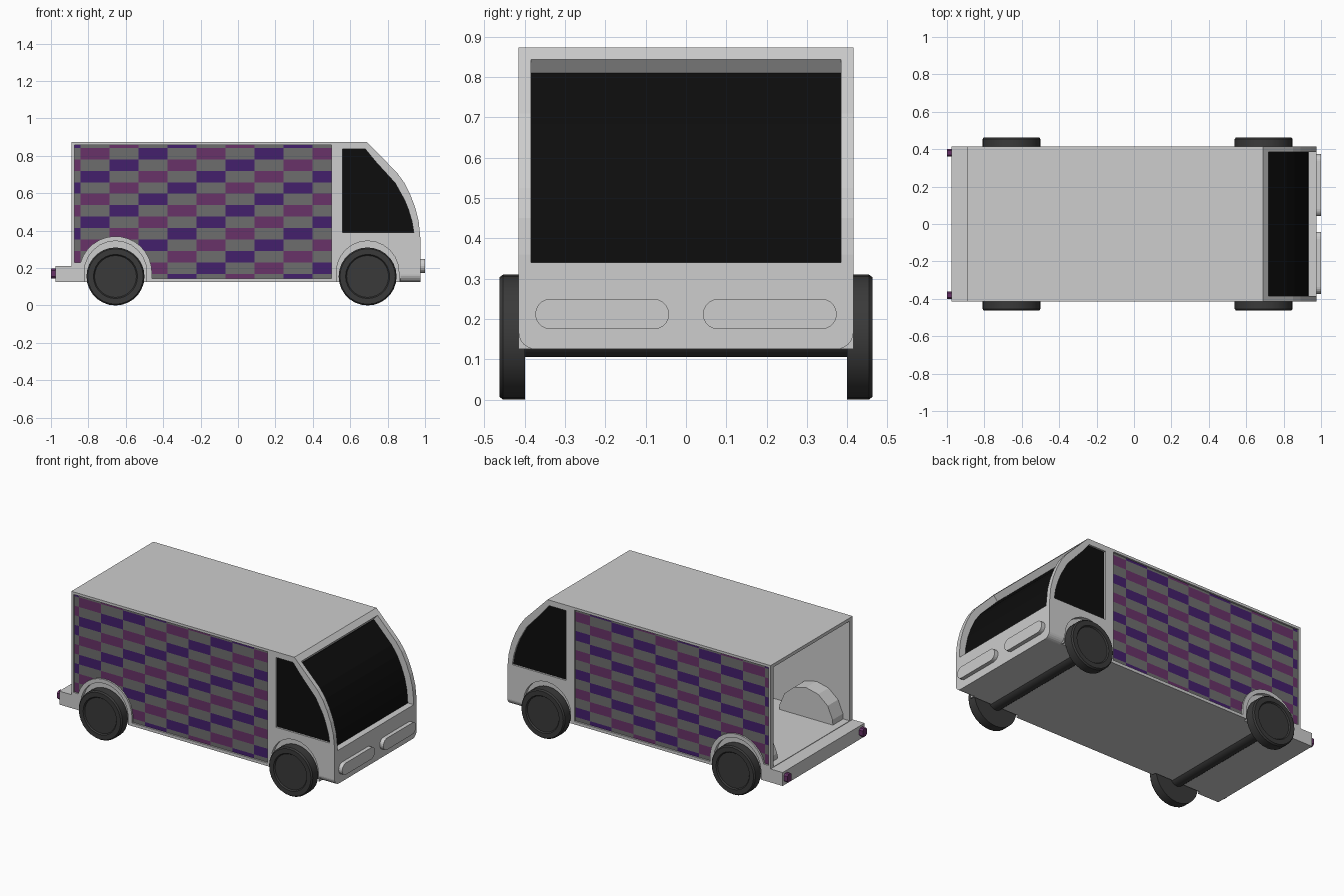
import bpy, bmesh, math
from mathutils import Vector

if "Cube" in bpy.data.objects:
    bpy.data.objects.remove(bpy.data.objects["Cube"])


def material(name, rgb):
    m = bpy.data.materials.new(name)
    m.diffuse_color = (*rgb, 1)
    m.use_nodes = True
    m.node_tree.nodes["Principled BSDF"].inputs["Base Color"].default_value = m.diffuse_color
    return m


BODY = material("light grey paint", (0.61, 0.61, 0.61))
PANEL = material("mid grey panel", (0.155, 0.155, 0.155))
PURPLE = material("deep purple", (0.056, 0.014, 0.15))
PLUM = material("plum", (0.138, 0.032, 0.138))
RUBBER = material("dark rubber", (0.042, 0.042, 0.042))
GLASS = material("black glass", (0.004, 0.004, 0.004))


def finish(name, bm, mats):
    me = bpy.data.meshes.new(name)
    bm.to_mesh(me)
    bm.free()
    for m in mats:
        me.materials.append(m)
    ob = bpy.data.objects.new(name, me)
    bpy.context.collection.objects.link(ob)
    return ob


def prism(name, pts, lo, hi, axis, mat):
    """Extrude a 2D outline: axis 'y' takes (x, z) points, axis 'x' takes (y, z)."""
    bm = bmesh.new()
    put = (lambda a, b, t: (a, t, b)) if axis == 'y' else (lambda a, b, t: (t, a, b))
    face = bm.faces.new([bm.verts.new(put(a, b, lo)) for a, b in pts])
    new = bmesh.ops.extrude_face_region(bm, geom=[face])["geom"]
    vec = Vector(put(0, 0, hi - lo))
    bmesh.ops.translate(bm, vec=vec, verts=[v for v in new if isinstance(v, bmesh.types.BMVert)])
    bmesh.ops.recalc_face_normals(bm, faces=bm.faces)
    return finish(name, bm, [mat])


def arc(cx, cz, r, a0, a1, n):
    angles = [math.radians(a0 + (a1 - a0) * i / n) for i in range(n + 1)]
    return [(cx + r * math.cos(a), cz + r * math.sin(a)) for a in angles]


def box(x0, x1, z0, z1):
    return [(x0, z0), (x1, z0), (x1, z1), (x0, z1)]


def smooth(ob):
    bpy.ops.object.select_all(action='DESELECT')
    ob.select_set(True)
    bpy.context.view_layer.objects.active = ob
    bpy.ops.object.shade_smooth_by_angle(angle=math.radians(30))


REAR, FRONT = -0.655, 0.693   # wheel positions
SIDES = (-1, 1)

# Body shell: side profile with rear bumper step and curved nose
profile = [(-0.975, 0.125), (0.975, 0.125), (0.975, 0.36), (0.966, 0.45), (0.947, 0.525),
           (0.92, 0.595), (0.89, 0.655), (0.85, 0.71), (0.69, 0.873), (-0.89, 0.873),
           (-0.89, 0.211), (-0.975, 0.211)]
body = prism("van_body", profile, -0.415, 0.415, 'y', BODY)

# Outlines of the openings
shield = [(0.69, 0.81), (0.815, 0.682), (0.855, 0.625), (0.885, 0.56), (0.908, 0.495),
          (0.924, 0.42), (0.93, 0.34)]
window = [(0.56, 0.39), (0.94, 0.39), (0.93, 0.45), (0.912, 0.51), (0.89, 0.565),
          (0.84, 0.655), (0.735, 0.77), (0.68, 0.837), (0.56, 0.837)]
panel = ([(0.50, 0.144), (0.50, 0.857), (-0.875, 0.857), (-0.875, 0.23)]
         + arc(REAR, 0.175, 0.195, 164, 0, 14) + [(REAR + 0.195, 0.144)])


def well(cx):
    return [(cx + 0.167, 0.05)] + arc(cx, 0.178, 0.167, 0, 180, 12) + [(cx - 0.167, 0.05)]


# Cutters: cargo space, windscreen, side windows, panels, wheel wells, nose corners
cutters = [
    prism("cut", box(-1.1, 0.47, 0.214, 0.852), -0.385, 0.385, 'y', BODY),
    prism("cut", shield + [(1.1, 0.34), (1.1, 0.915), (0.78, 0.915)], -0.385, 0.385, 'y', BODY)]
for s in SIDES:
    cutters += [prism("cut", window, s * 0.40, s * 0.45, 'y', BODY),
                prism("cut", panel, s * 0.403, s * 0.45, 'y', BODY),
                prism("cut", well(REAR), s * 0.392, s * 0.45, 'y', BODY),
                prism("cut", well(FRONT), s * 0.392, s * 0.45, 'y', BODY)]
    corner = [(s * y, z) for y, z in
              [(0.45, 0.08), (0.45, 0.17)] + arc(0.372, 0.168, 0.0435, 0, -90, 6) + [(0.372, 0.08)]]
    cutters.append(prism("cut", corner, 0.868, 1.1, 'x', BODY))

bpy.context.view_layer.objects.active = body
for c in cutters:
    mod = body.modifiers.new("opening", 'BOOLEAN')
    mod.operation = 'DIFFERENCE'
    mod.solver = 'EXACT'
    mod.object = c
    bpy.ops.object.modifier_apply(modifier=mod.name)
for c in cutters:
    bpy.data.objects.remove(c)

# Windscreen glass
prism("windscreen", shield + [(x + 0.004, z) for x, z in reversed(shield)],
      -0.3845, 0.3845, 'y', GLASS)


def checker_panel(name, s):
    """Cut the panel outline into a brick grid and colour alternate cells."""
    x0, dx, z0, dz = -0.532, 0.155, 0.781, 0.0612
    bm = bmesh.new()
    f = bm.faces.new([bm.verts.new((x, s * 0.4045, z)) for x, z in panel])
    f.normal_update()
    if f.normal.y * s < 0:
        f.normal_flip()
    bmesh.ops.triangulate(bm, faces=bm.faces[:])
    cuts = [((x0 + dx * i, 0, 0), (1, 0, 0)) for i in range(-2, 7)]
    cuts += [((0, 0, z0 - dz * i), (0, 0, 1)) for i in range(-1, 11)]
    for co, no in cuts:
        bmesh.ops.bisect_plane(bm, geom=bm.verts[:] + bm.edges[:] + bm.faces[:],
                               plane_co=co, plane_no=no)
    for f in bm.faces:
        c = f.calc_center_median()
        col, row = math.floor((c.x - x0) / dx), math.floor((z0 - c.z) / dz)
        if (col + row) % 2:
            f.material_index = 1 + (col // 2 + row // 2 + 1) % 2
    finish(name, bm, [PANEL, PURPLE, PLUM])


def wheel(name, cx, s):
    section = [(0, 0.40), (0.155, 0.40), (0.155, 0.454), (0.148, 0.463), (0.118, 0.463),
               (0.112, 0.455), (0, 0.455)]
    bm = bmesh.new()
    vs = [bm.verts.new((cx + r, s * y, 0.155)) for r, y in section]
    es = [bm.edges.new(p) for p in zip(vs, vs[1:])]
    bmesh.ops.spin(bm, geom=vs + es, cent=(cx, 0, 0.155), axis=(0, 1, 0),
                   angle=math.tau, steps=28)
    bmesh.ops.remove_doubles(bm, verts=bm.verts, dist=0.0005)
    bmesh.ops.recalc_face_normals(bm, faces=bm.faces)
    smooth(finish(name, bm, [RUBBER]))


for s, side in zip(SIDES, ("right", "left")):
    prism(side + "_window", window, s * 0.3995, s * 0.403, 'y', GLASS)
    checker_panel(side + "_panel", s)
    wheel(side + "_rear_wheel", REAR, s)
    wheel(side + "_front_wheel", FRONT, s)
    # Wheel housing inside the cargo space
    prism(side + "_inner_arch", [(REAR + 0.19, 0.20)] + arc(REAR, 0.214, 0.19, 10, 170, 6)
          + [(REAR - 0.19, 0.20)], s * 0.28, s * 0.387, 'y', BODY)
    # Pill-shaped headlight and bevelled tail light
    pill = arc(0.3365, 0.212, 0.0375, -90, 90, 10) + arc(0.0795, 0.212, 0.0375, 90, 270, 10)
    prism(side + "_headlight", [(s * y, z) for y, z in pill], 0.97, 1.0, 'x', BODY)
    lamp = [(0.36, 0.155), (0.37, 0.145), (0.392, 0.145), (0.402, 0.155),
            (0.402, 0.187), (0.392, 0.197), (0.37, 0.197), (0.36, 0.187)]
    prism(side + "_tail_light", [(s * y, z) for y, z in lamp], -1.0, -0.97, 'x', PLUM)

# Axles
for name, cx in (("rear_axle", REAR), ("front_axle", FRONT)):
    smooth(prism(name, arc(cx, 0.155, 0.05, 0, 345, 23), -0.402, 0.402, 'y', RUBBER))
